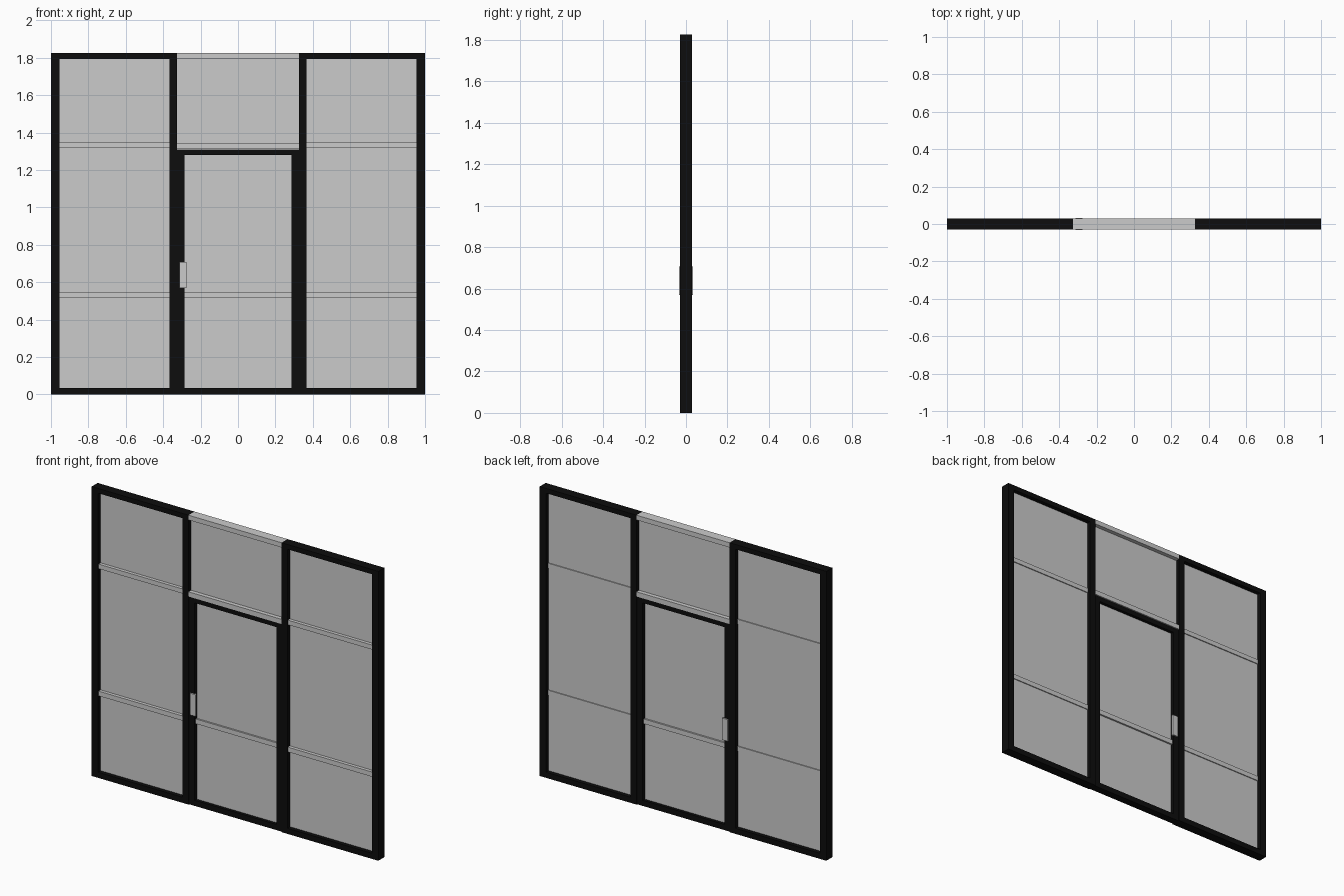
import bpy
from mathutils import Matrix, Vector
import bmesh

if "Cube" in bpy.data.objects:
    bpy.data.objects.remove(bpy.data.objects["Cube"])

black = bpy.data.materials.new("black_frame")
black.diffuse_color = (0.004, 0.004, 0.004, 1)
black.use_nodes = True
black.node_tree.nodes["Principled BSDF"].inputs["Base Color"].default_value = black.diffuse_color


def boxes(name, parts, mat=None):
    """One object from boxes given as (x0, x1, y0, y1, z0, z1)."""
    bm = bmesh.new()
    for x0, x1, y0, y1, z0, z1 in parts:
        m = Matrix.Translation(((x0 + x1) / 2, (y0 + y1) / 2, (z0 + z1) / 2))
        m = m @ Matrix.Diagonal(Vector((x1 - x0, y1 - y0, z1 - z0, 1)))
        bmesh.ops.create_cube(bm, size=1, matrix=m)
    me = bpy.data.meshes.new(name)
    bm.to_mesh(me)
    bm.free()
    ob = bpy.data.objects.new(name, me)
    bpy.context.collection.objects.link(ob)
    if mat:
        me.materials.append(mat)
    return ob


def frame(name, x0, x1, z0, z1, wl, wr, rail_b, rail_t, d):
    """Two full-height stiles with rails between them."""
    return boxes(name, [
        (x0, x0 + wl, -d, d, z0, z1),
        (x1 - wr, x1, -d, d, z0, z1),
        (x0 + wl, x1 - wr, -d, d, z0, z0 + rail_b),
        (x0 + wl, x1 - wr, -d, d, z1 - rail_t, z1)], black)


H, D = 1.825, 0.03      # overall height, half depth
G = 0.004               # half glass thickness
BARS = ((0.515, 0.545), (1.317, 1.346))

# Fixed side panels: frame, glass and two glazing bars each
for side, x0, x1, wl, wr in (("left", -1, -0.325, 0.045, 0.04),
                             ("right", 0.325, 1, 0.04, 0.045)):
    frame(f"{side}_panel_frame", x0, x1, 0, H, wl, wr, 0.035, 0.03, D)
    a, b = x0 + wl, x1 - wr
    boxes(f"{side}_panel_glass", [(a, b, -G, G, 0.035, H - 0.03)])
    boxes(f"{side}_panel_bars", [(a, b, -0.025, 0.01, *z) for z in BARS])

# Door leaf, slightly thinner than the side panels
frame("door_frame", -0.325, 0.325, 0, 1.31, 0.04, 0.04, 0.035, 0.03, 0.024)
boxes("door_glass", [(-0.285, 0.285, -G, G, 0.035, 1.28)])
boxes("door_bar", [(-0.285, 0.285, -0.015, 0.015, *BARS[0])])

# Handle plates on both faces of the door
boxes("door_handle", [(-0.312, -0.275, -0.033, -0.02, 0.57, 0.707),
                      (-0.312, -0.275, 0.02, 0.033, 0.57, 0.707)])

# Transom above the door: glass between two grey rails
boxes("transom_glass", [(-0.325, 0.325, -G, G, 1.34, 1.797)])
boxes("transom_rails", [(-0.325, 0.325, -D, D, 1.795, H),
                        (-0.325, 0.325, -D, D, 1.312, 1.342)])
